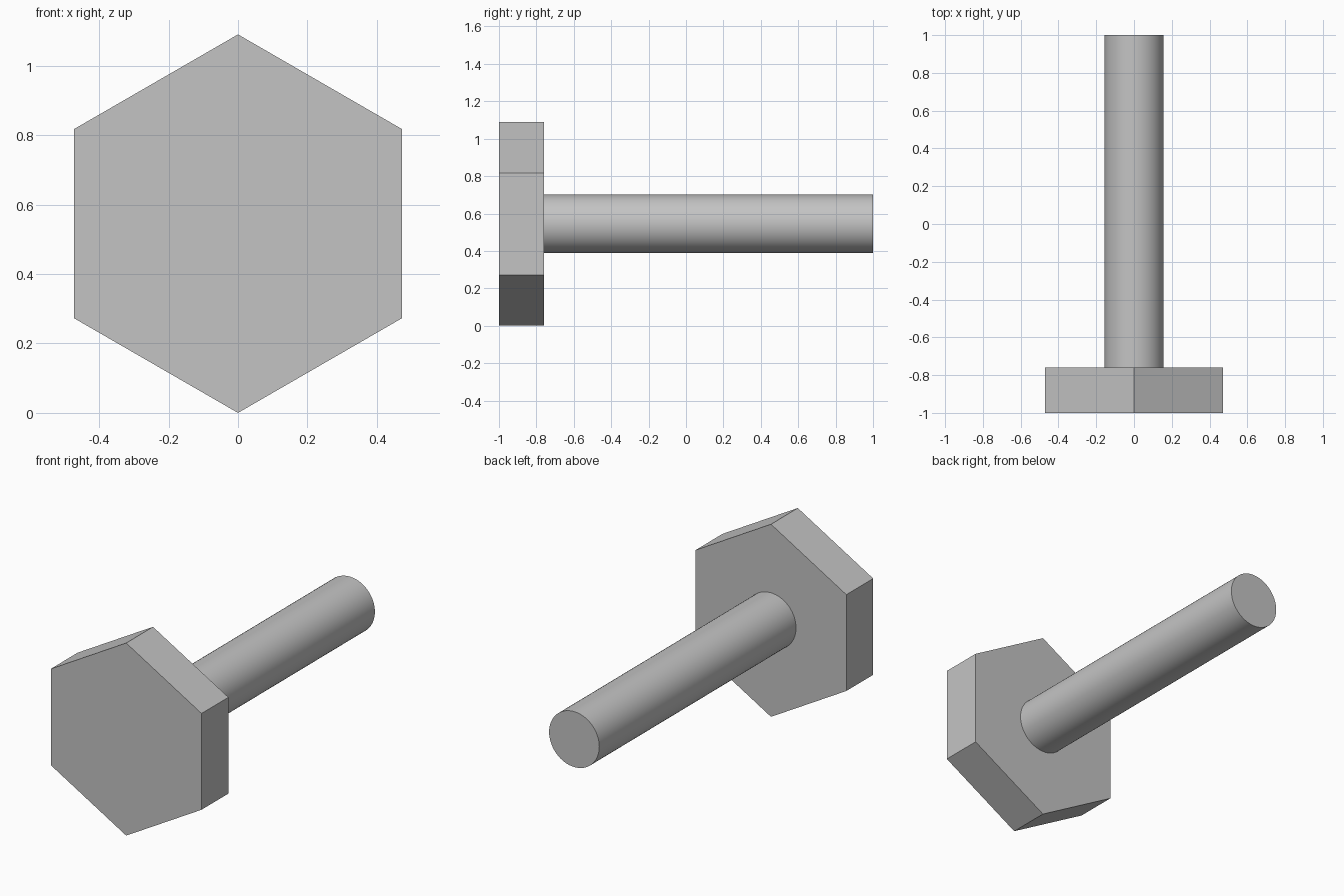
import bpy
import bmesh
from math import sin, cos, tau, radians
from mathutils import Vector

cube = bpy.data.objects.get("Cube")
if cube:
    bpy.data.objects.remove(cube, do_unlink=True)

AXIS_Z = 0.545  # height of the bolt's centre line

# Single plain grey metal
steel = bpy.data.materials.new("steel_grey")
steel.use_nodes = True
colour = (0.55, 0.55, 0.55, 1)
steel.diffuse_color = colour
steel.node_tree.nodes["Principled BSDF"].inputs["Base Color"].default_value = colour


def prism(name, sides, radius, y_front, y_back):
    """Regular prism along y with a corner pointing straight up."""
    bm = bmesh.new()
    ring = [bm.verts.new((radius * sin(tau * i / sides), y_front,
                          AXIS_Z + radius * cos(tau * i / sides)))
            for i in range(sides)]
    cap = bm.faces.new(ring)
    result = bmesh.ops.extrude_face_region(bm, geom=[cap], use_keep_orig=True)
    moved = [v for v in result["geom"] if isinstance(v, bmesh.types.BMVert)]
    bmesh.ops.translate(bm, verts=moved, vec=Vector((0, y_back - y_front, 0)))
    bmesh.ops.recalc_face_normals(bm, faces=bm.faces)
    mesh = bpy.data.meshes.new(name)
    bm.to_mesh(mesh)
    bm.free()
    mesh.materials.append(steel)
    obj = bpy.data.objects.new(name, mesh)
    bpy.context.collection.objects.link(obj)
    return obj


# Hexagonal head
prism("bolt_head", 6, 0.545, -1.0, -0.76)

# Smooth round shaft, seated slightly inside the head
shaft = prism("bolt_shaft", 64, 0.157, -0.78, 1.0)
bpy.ops.object.select_all(action="DESELECT")
shaft.select_set(True)
bpy.context.view_layer.objects.active = shaft
bpy.ops.object.shade_smooth_by_angle(angle=radians(30))
